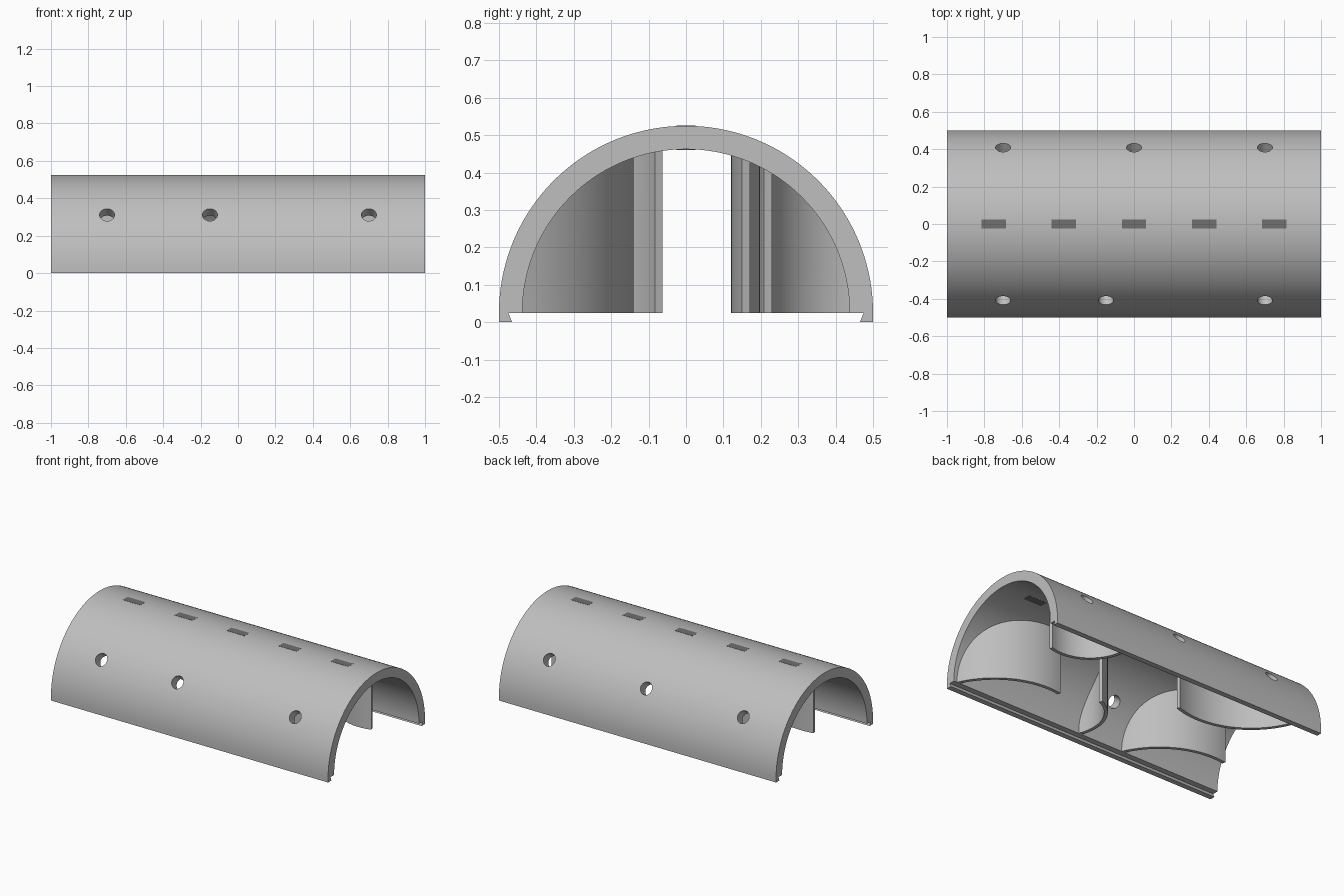
import bpy, bmesh, math
from mathutils import Matrix

if "Cube" in bpy.data.objects:
    bpy.data.objects.remove(bpy.data.objects["Cube"])

CZ = 0.025          # height of the tube axis
R_OUT, R_IN = 0.5, 0.4375


def material(name, v):
    m = bpy.data.materials.new(name)
    m.diffuse_color = (v, v, v, 1)
    m.use_nodes = True
    m.node_tree.nodes["Principled BSDF"].inputs["Base Color"].default_value = m.diffuse_color
    return m


GREY = material("grey", 0.52)
DARK = material("dark_grey", 0.16)


def make(name, bm, mat=GREY, smooth=True):
    bmesh.ops.recalc_face_normals(bm, faces=bm.faces)
    me = bpy.data.meshes.new(name)
    bm.to_mesh(me)
    bm.free()
    me.materials.append(mat)
    ob = bpy.data.objects.new(name, me)
    bpy.context.collection.objects.link(ob)
    if smooth:
        bpy.ops.object.select_all(action='DESELECT')
        ob.select_set(True)
        bpy.context.view_layer.objects.active = ob
        bpy.ops.object.shade_smooth_by_angle(angle=math.radians(30))
    return ob


# Half-tube shell with dovetail lips along the bottom edges
N = 72
angles = [math.pi * i / N for i in range(N + 1)]
outer = [(R_OUT * math.cos(a), CZ + R_OUT * math.sin(a)) for a in angles]
inner = [(R_IN * math.cos(a), CZ + R_IN * math.sin(a)) for a in reversed(angles)]
profile = ([(0.5, 0)] + outer + [(-0.5, 0), (-0.465, 0), (-0.475, CZ)]
           + inner + [(0.475, CZ), (0.465, 0)])
bm = bmesh.new()
face = bm.faces.new([bm.verts.new((-1, y, z)) for y, z in profile])
ext = bmesh.ops.extrude_face_region(bm, geom=[face])
bmesh.ops.translate(bm, vec=(2, 0, 0),
                    verts=[v for v in ext["geom"] if isinstance(v, bmesh.types.BMVert)])
shell = make("shell", bm, smooth=False)

# Radial screw holes, three on each side
bm = bmesh.new()
tilt = math.radians(35)
for side, xs in ((-1, (-0.7, -0.15, 0.7)), (1, (-0.7, 0.0, 0.7))):
    for x in xs:
        d = 0.47
        pos = (x, side * d * math.cos(tilt), CZ + d * math.sin(tilt))
        rot = Matrix.Rotation(-side * (math.pi / 2 - tilt), 4, 'X')
        bmesh.ops.create_cone(bm, cap_ends=True, segments=32, radius1=0.04,
                              radius2=0.04, depth=0.16,
                              matrix=Matrix.Translation(pos) @ rot)
cutter = make("hole_cutter", bm, smooth=False)
cutter.hide_render = True
mod = shell.modifiers.new("holes", 'BOOLEAN')
mod.object = cutter
mod.operation = 'DIFFERENCE'
mod.solver = 'EXACT'
bpy.ops.object.select_all(action='DESELECT')
shell.select_set(True)
bpy.context.view_layer.objects.active = shell
bpy.ops.object.modifier_apply(modifier="holes")
bpy.data.objects.remove(cutter)
bpy.ops.object.shade_smooth_by_angle(angle=math.radians(30))

# Dark blocks filling the five slots along the crown
for i in range(5):
    bm = bmesh.new()
    bmesh.ops.create_cube(bm, size=1, matrix=Matrix.Translation((-0.75 + 0.375 * i, 0, 0.4932))
                          @ Matrix.Diagonal((0.13, 0.05, 0.0645, 1)))
    make(f"slot_fill_{i + 1}", bm, DARK, smooth=False)


# Curved baffles hanging from the shell down to the lip level
def baffle(name, cx, cy, radius, a0, a1, thick=0.022, steps=24):
    bm = bmesh.new()
    rings = []
    for i in range(steps + 1):
        a = math.radians(a0 + (a1 - a0) * i / steps)
        ring = []
        for r in (radius, radius - thick):
            x, y = cx + r * math.cos(a), cy + r * math.sin(a)
            y = max(-0.445, min(0.445, y))
            top = CZ + math.sqrt(0.45 ** 2 - y * y)
            ring += [(x, y, CZ), (x, y, top)]
        o0, o1, i0, i1 = [bm.verts.new(p) for p in ring]
        rings.append((o0, o1, i1, i0))
    for p, q in zip(rings, rings[1:]):
        for k in range(4):
            n = (k + 1) % 4
            bm.faces.new((p[k], p[n], q[n], q[k]))
    bm.faces.new(rings[0])
    bm.faces.new(rings[-1])
    make(name, bm)


baffle("front_baffle_right", 0.52, -0.64, 0.5, 23, 100)
baffle("front_baffle_left", -0.73, -0.64, 0.5, 23, 100)
baffle("front_baffle_middle", 0.30, -0.33, 0.29, 113, 203)
baffle("back_baffle_right", 0.73, 0.475, 0.28, 187, 288)
baffle("back_baffle_left", -0.37, 0.62, 0.5, 201, 290)
